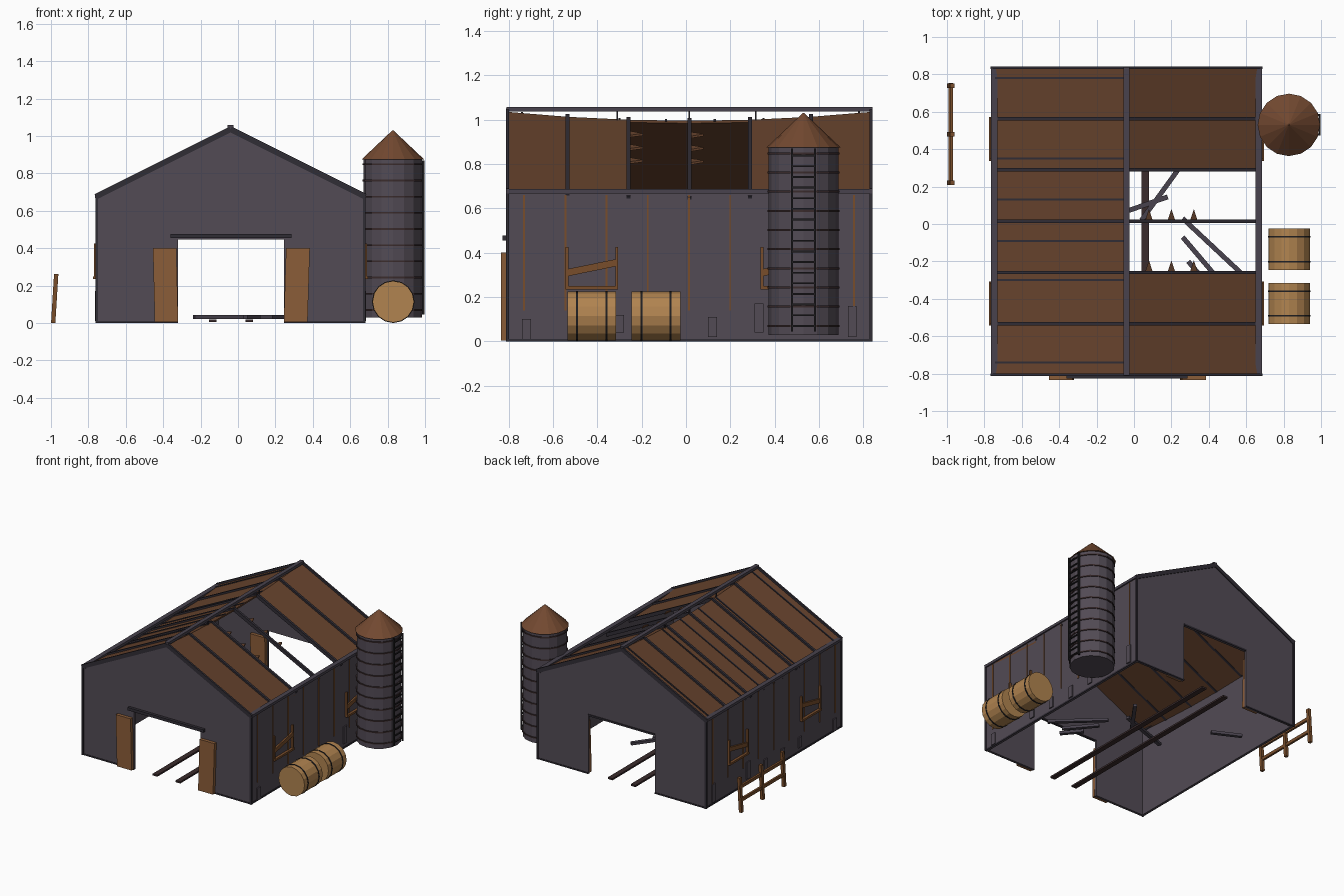
import bpy, bmesh, math
from mathutils import Vector, Matrix

if "Cube" in bpy.data.objects:
    bpy.data.objects.remove(bpy.data.objects["Cube"])

def mat(name, r, g, b):
    m = bpy.data.materials.new(name)
    m.diffuse_color = (r, g, b, 1)
    m.use_nodes = True
    m.node_tree.nodes["Principled BSDF"].inputs["Base Color"].default_value = m.diffuse_color
    return m

WALL = mat("weathered_grey_wall", 0.085, 0.070, 0.090)
DARK = mat("dark_beam", 0.030, 0.026, 0.036)
TRIM = mat("grey_trim", 0.065, 0.055, 0.075)
ROOF = mat("rusty_roof", 0.135, 0.056, 0.026)
CONE = mat("silo_rust", 0.17, 0.066, 0.030)
WOOD = mat("door_wood", 0.26, 0.11, 0.040)
FRAME = mat("frame_wood", 0.19, 0.075, 0.024)
BARREL = mat("barrel_wood", 0.44, 0.23, 0.080)
IRON = mat("black_iron", 0.014, 0.013, 0.015)
SLEEPER = mat("floor_sleeper", 0.042, 0.024, 0.025)

def finish(name, bm, m):
    bmesh.ops.recalc_face_normals(bm, faces=bm.faces[:])
    me = bpy.data.meshes.new(name)
    bm.to_mesh(me)
    bm.free()
    me.materials.append(m)
    ob = bpy.data.objects.new(name, me)
    bpy.context.collection.objects.link(ob)
    return ob

def box(name, x0, x1, y0, y1, z0, z1, m):
    bm = bmesh.new()
    bmesh.ops.create_cube(bm, size=1)
    for v in bm.verts:
        v.co = Vector(((x0, x1)[v.co.x > 0], (y0, y1)[v.co.y > 0], (z0, z1)[v.co.z > 0]))
    return finish(name, bm, m)

def beam(name, p, q, w, h, m):
    """Box from p to q, w wide sideways, h thick upwards."""
    p, q = Vector(p), Vector(q)
    d = (q - p).normalized()
    side = d.cross(Vector((0, 0, 1)))
    side = side.normalized() if side.length > 0.01 else Vector((0, 1, 0))
    up = side.cross(d)
    bm = bmesh.new()
    bmesh.ops.create_cube(bm, size=1)
    for v in bm.verts:
        c = v.co.copy()
        v.co = (p + q) / 2 + d * c.x * (q - p).length + side * c.y * w + up * c.z * h
    return finish(name, bm, m)

def prism(name, pts, shift, m):
    bm = bmesh.new()
    f = bm.faces.new([bm.verts.new(p) for p in pts])
    r = bmesh.ops.extrude_face_region(bm, geom=[f])
    bmesh.ops.translate(bm, verts=[v for v in r["geom"] if isinstance(v, bmesh.types.BMVert)], vec=shift)
    return finish(name, bm, m)

def cyl(name, centre, r, length, m, axis="Z", n=16, r2=None):
    bm = bmesh.new()
    bmesh.ops.create_cone(bm, cap_ends=True, segments=n, radius1=r,
                          radius2=r if r2 is None else r2, depth=length)
    rot = Matrix.Rotation(math.pi / 2, 4, "X") if axis == "Y" else Matrix()
    bmesh.ops.transform(bm, matrix=Matrix.Translation(centre) @ rot, verts=bm.verts)
    return finish(name, bm, m)

XL, XR, XC, YF, YB = -0.755, 0.675, -0.04, -0.805, 0.835
YM = (YF + YB) / 2

# Barn shell: gables with door openings, and side walls
gable = [(XL, 0), (-0.32, 0), (-0.32, 0.447), (0.245, 0.447), (0.245, 0), (XR, 0),
         (XR, 0.675), (XC, 1.025), (XL, 0.675)]
for name, y in (("front_gable", YF), ("back_gable", YB - 0.015)):
    prism(name, [(x, y, z) for x, z in gable], (0, 0.015, 0), WALL)
box("left_wall", XL, XL + 0.015, YF + 0.015, YB - 0.015, 0, 0.675, WALL)
box("right_wall", XR - 0.015, XR, YF + 0.015, YB - 0.015, 0, 0.675, WALL)

# Dark corner posts, base trim and door lintels
for x in (XL, XR):
    for y in (YF, YB):
        box("corner_post", x - 0.007, x + 0.007, y - 0.007, y + 0.007, 0, 0.675, DARK)
    box("base_trim", x - 0.004, x + 0.004, YF, YB, 0, 0.012, DARK)
for y in (YF, YB):
    for x0, x1 in ((XL, -0.32), (0.245, XR)):
        box("gable_base_trim", x0, x1, y - 0.004, y + 0.004, 0, 0.01, DARK)
box("front_door_track", -0.36, 0.285, YF - 0.022, YF, 0.455, 0.477, DARK)
box("back_lintel", -0.32, 0.245, YB, YB + 0.006, 0.447, 0.46, DARK)

# Sagging roof
def sag(y):
    return 0.04 * (1 - ((y - YM) / (YB - YF) * 2) ** 2)

def roof(side, t, y, lift=0.0):
    """t = 0 at the ridge, 1 at the eave; side is -1 or 1."""
    return Vector((XC + side * t * 0.715, y, 1.035 - t * 0.355 - sag(y) + lift))

ys = [YF - 0.003 + i * (YB - YF + 0.006) / 6 for i in range(7)]
for side in (-1, 1):
    for i in range(6):
        if side == 1 and i in (2, 3):
            continue                     # collapsed bays
        a, b = ys[i], ys[i + 1]
        prism("roof_panel", [roof(side, 0, a), roof(side, 1, a), roof(side, 1, b), roof(side, 0, b)],
              (0, 0, -0.012), ROOF)
    for y in ys[1:-1]:
        beam("rafter", roof(side, 0, y), roof(side, 1, y), 0.018, 0.026, DARK)
    for y in (YF, YB):
        beam("rake_trim", (XC, y, 1.036), (XC + side * 0.72, y, 0.676), 0.014, 0.03, DARK)
    x = XC + side * 0.708
    beam("eave_trim", (x, YF - 0.005, 0.678), (x, YB + 0.005, 0.678), 0.035, 0.02, TRIM)
for y in (-0.74, -0.30, -0.09, 0.13, 0.35, 0.78):
    beam("roof_seam", roof(-1, 0, y, 0.002), roof(-1, 1, y, 0.002), 0.01, 0.01, DARK)
box("ridge_beam", XC - 0.015, XC + 0.015, YF - 0.005, YB + 0.005, 1.037, 1.058, TRIM)
for y in (-0.31, 0.015, 0.315):
    box("ridge_post", XC - 0.005, XC + 0.005, y - 0.004, y + 0.004, 0.98, 1.04, DARK)

# Broken shards on the exposed rafters
for y in (ys[2], ys[3]):
    for x in (0.08, 0.2, 0.32):
        t = (x - XC) / 0.715
        prism("roof_shard", [roof(1, t - 0.03, y), roof(1, t + 0.03, y), roof(1, t, y + 0.065)],
              (0, 0, -0.01), ROOF)

# Door leaves: outside at the front, inside at the back
for y in (YF - 0.03, YB - 0.04):
    for name, x0, x1, lean in (("left_door", -0.445, -0.32, -0.01), ("right_door", 0.245, 0.372, 0.012)):
        prism(name, [(x0, y, 0.005), (x1, y, 0.005), (x1 + lean, y, 0.4), (x0 + lean, y, 0.4)],
              (0, 0.025, 0), WOOD)

# Wall battens, base patches and boarded windows on both sides
for s, x in ((-1, XL), (1, XR)):
    def plate(name, y0, y1, z0, z1, t, m):
        box(name, min(x, x + s * t), max(x, x + s * t), y0, y1, z0, z1, m)
    for i in range(9):
        y = -0.73 + i * 0.186
        plate("wall_batten", y - 0.004, y + 0.004, 0.14, 0.66, 0.005, FRAME)
    for y, z0, z1 in ((-0.72, 0.01, 0.10), (-0.30, 0.04, 0.12), (-0.09, 0.03, 0.11),
                      (0.12, 0.02, 0.11), (0.33, 0.04, 0.17), (0.75, 0.02, 0.16)):
        plate("wall_patch", y - 0.02, y + 0.02, z0, z1, 0.009, WALL)
    for y in (-0.425, 0.455):
        plate("window_sill", y - 0.118, y + 0.118, 0.235, 0.25, 0.02, FRAME)
        for e in (-0.112, 0.112):
            plate("window_post", y + e - 0.006, y + e + 0.006, 0.25, 0.425, 0.015, FRAME)
        beam("window_board", (x + s * 0.008, y - 0.11, 0.31), (x + s * 0.008, y + 0.11, 0.355),
             0.012, 0.032, FRAME)

# Floor sleepers and fallen planks
for x in (-0.135, 0.06):
    box("floor_sleeper", x - 0.02, x + 0.02, YF - 0.01, YB, 0.005, 0.018, SLEEPER)
for p, q in (((-0.235, 0.0), (0.18, 0.145)), ((0.04, 0.02), (0.25, 0.31)), ((0.26, 0.03), (0.57, -0.26)),
             ((0.26, -0.07), (0.43, -0.27)), ((0.29, -0.20), (0.40, -0.33)), ((-0.4, 0.36), (-0.6, 0.46))):
    beam("fallen_plank", (*p, 0.032), (*q, 0.032), 0.026, 0.02, TRIM)

# Silo with hoops, cone roof and ladder
SX, SY = 0.828, 0.53
cyl("silo_body", (SX, SY, 0.455), 0.157, 0.85, WALL)
cyl("silo_roof", (SX, SY, 0.952), 0.167, 0.154, CONE, r2=0.004)
for i in range(10):
    cyl("silo_hoop", (SX, SY, 0.07 + i * 0.0865), 0.163, 0.009, SLEEPER)
for e in (-0.052, 0.052):
    box("ladder_rail", 0.985, 0.998, SY + e - 0.005, SY + e + 0.005, 0.045, 0.87, IRON)
for i in range(17):
    z = 0.07 + i * 0.048
    box("ladder_rung", 0.988, 0.996, SY - 0.052, SY + 0.052, z - 0.004, z + 0.004, IRON)

# Barrels lying on their sides
for y in (-0.425, -0.135):
    cyl("barrel", (0.83, y, 0.114), 0.111, 0.22, BARREL, "Y")
    for e in (-0.066, 0.066):
        cyl("barrel_hoop", (0.83, y + e, 0.114), 0.114, 0.009, IRON, "Y")

# Leaning fence
for y in (0.22, 0.48, 0.74):
    beam("fence_post", (-0.988, y, 0), (-0.972, y, 0.262), 0.025, 0.023, FRAME)
for z in (0.09, 0.19):
    x = -0.988 + z * 0.06
    box("fence_rail", x - 0.008, x + 0.008, 0.21, 0.755, z - 0.012, z + 0.012, FRAME)
